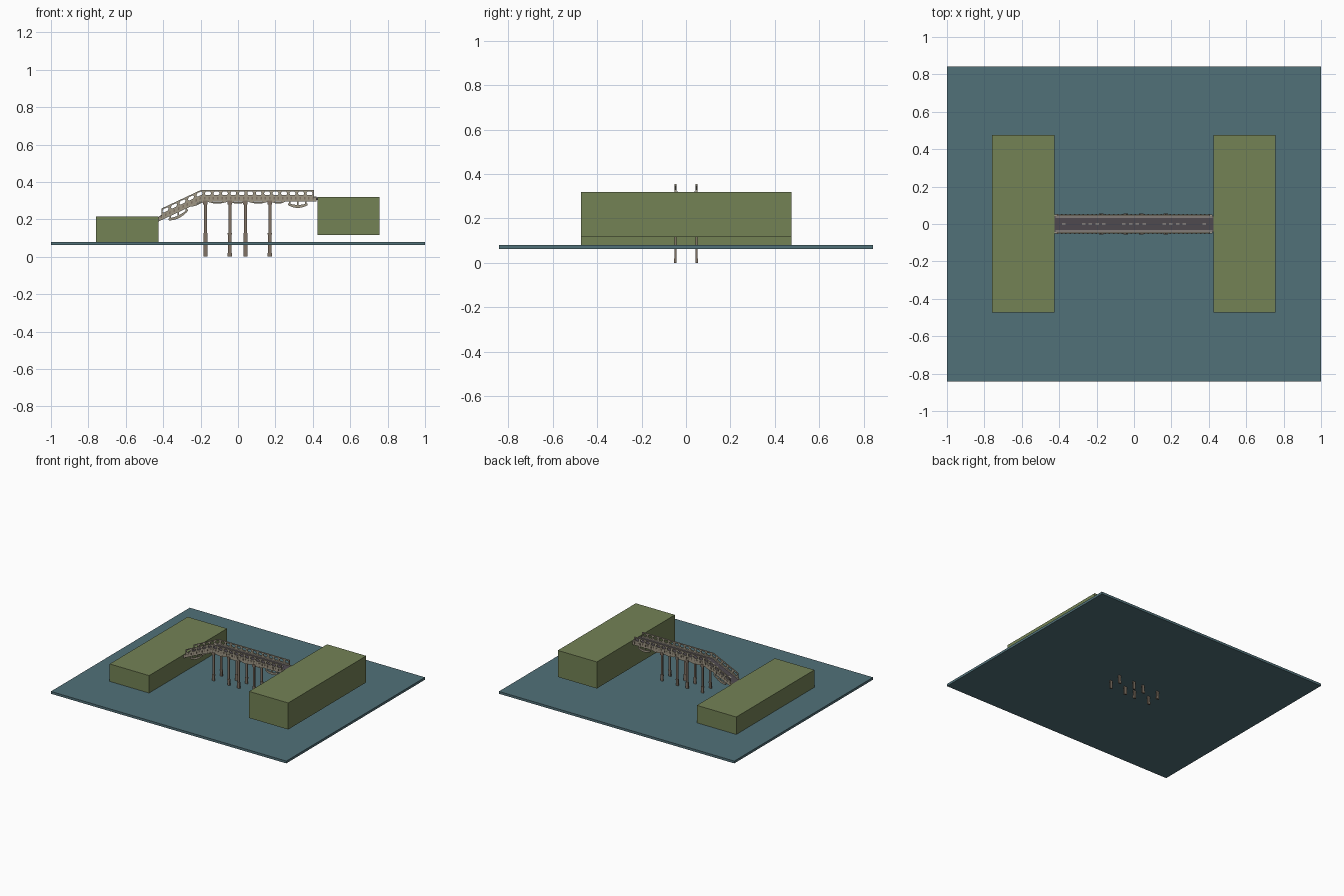
import bpy, bmesh, math
from mathutils import Vector

cube = bpy.data.objects.get("Cube")
if cube:
    bpy.data.objects.remove(cube, do_unlink=True)


def material(name, srgb):
    m = bpy.data.materials.new(name)
    col = tuple((c / 255) ** 2.2 for c in srgb) + (1,)
    m.use_nodes = True
    m.diffuse_color = col
    m.node_tree.nodes["Principled BSDF"].inputs["Base Color"].default_value = col
    return m


WATER = material("water", (82, 112, 120))
GRASS = material("grass", (115, 129, 86))
ROAD = material("asphalt", (80, 75, 80))
STONE = material("pale stone", (158, 150, 132))
BROWN = material("brown stone", (128, 115, 102))
PAINT = material("road paint", (180, 174, 160))

KINK, END, SLOPE = -0.2, 0.425, 0.47


def drop(x):
    # the ramp falls away left of the kink
    return min(0, x - KINK) * SLOPE


class Part:
    """Collects flat outlines in the xz plane, extruded along y."""

    def __init__(self, name, mat):
        self.name, self.mat, self.bm = name, mat, bmesh.new()

    def prism(self, pts, y0, y1, ramp=True):
        bm = self.bm
        pts = [(x, z + (drop(x) if ramp else 0)) for x, z in pts]
        a = [bm.verts.new((x, y0, z)) for x, z in pts]
        b = [bm.verts.new((x, y1, z)) for x, z in pts]
        bm.faces.new(a)
        bm.faces.new(b[::-1])
        for i in range(len(pts)):
            j = (i + 1) % len(pts)
            bm.faces.new((a[i], b[i], b[j], a[j]))

    def band(self, x0, x1, z0, z1, y0, y1, ramp=True):
        xs = [x0] + ([KINK] if x0 < KINK < x1 else []) + [x1]
        self.prism([(x, z0) for x in xs] + [(x, z1) for x in xs[::-1]], y0, y1, ramp)

    def finish(self, mirror=False):
        bmesh.ops.recalc_face_normals(self.bm, faces=self.bm.faces)
        me = bpy.data.meshes.new(self.name)
        self.bm.to_mesh(me)
        self.bm.free()
        me.materials.append(self.mat)
        ob = bpy.data.objects.new(self.name, me)
        bpy.context.collection.objects.link(ob)
        if mirror:
            mod = ob.modifiers.new("other side", "MIRROR")
            mod.use_axis = (False, True, False)
        return ob


def block(name, mat, *size):
    p = Part(name, mat)
    p.band(*size, ramp=False)
    p.finish()


# water and banks
block("water", WATER, -1, 1, 0.062, 0.08, -0.842, 0.842)
block("low_bank", GRASS, -0.76, -END, 0.07, 0.214, -0.472, 0.475)
block("high_bank", GRASS, END, 0.757, 0.116, 0.32, -0.472, 0.475)

# road deck and painted dashes
deck = Part("road_deck", ROAD)
deck.band(-END, END, 0.302, 0.318, -0.043, 0.043)
deck.finish()
dashes = Part("road_dashes", PAINT)
for centre in (-0.43, -0.215, 0, 0.215, 0.43):
    for k in range(4):
        x = centre + (k - 1.5) * 0.036
        if abs(x) < 0.41:
            dashes.band(x - 0.009, x + 0.009, 0.317, 0.319, -0.004, 0.004)
dashes.finish()

# kerbs, outer beams and their dentils
kerb = Part("kerbs", PAINT)
kerb.band(-0.42, 0.42, 0.31, 0.321, 0.036, 0.041)
kerb.finish(True)
beam = Part("outer_beams", STONE)
beam.band(-END, 0.42, 0.294, 0.318, 0.041, 0.052)
beam.finish(True)
dentil = Part("dentils", BROWN)
for i in range(36):
    x = -0.41 + i * 0.0232
    dentil.band(x - 0.004, x + 0.004, 0.306, 0.32, 0.045, 0.054)
dentil.finish(True)

# parapet: rails with a row of rounded openings between them
rail = Part("parapets", STONE)
rail.band(-0.41, 0.405, 0.348, 0.356, 0.043, 0.052)
rail.band(-0.41, 0.405, 0.318, 0.329, 0.043, 0.051)
CELLS = 18
step = 0.815 / CELLS
for i in range(CELLS + 1):
    x = -0.41 + i * step
    lo, hi = max(x - 0.012, -0.41), min(x + 0.012, 0.405)
    m0, m1 = max(x - 0.007, -0.41), min(x + 0.007, 0.405)
    rail.prism([(lo, 0.329), (hi, 0.329), (m1, 0.335), (m1, 0.342), (hi, 0.348),
                (lo, 0.348), (m0, 0.342), (m0, 0.335)], 0.044, 0.050)
rail.finish(True)


# curved brackets hanging under the beams
def crescent(part, centre, half, top, sag, thick):
    ts = [i / 4 - 1 for i in range(9)]
    low = [(centre + half * t, top - thick - sag * (1 - t * t)) for t in ts]
    high = [(centre + half * t, top - sag * 0.6 * (1 - t * t)) for t in ts[::-1]]
    part.prism(low + high, 0.041, 0.051)


arch = Part("hanging_arches", STONE)
for side in (-0.32, 0.32):
    crescent(arch, side, 0.052, 0.286, 0.015, 0.01)
    for end in (-0.042, 0.0, 0.042):
        arch.band(side + end - 0.004, side + end + 0.004, 0.272, 0.297, 0.043, 0.049)
for centre in (-0.11, 0, 0.107):
    crescent(arch, centre, 0.05, 0.298, 0.009, 0.005)
for centre in (-0.215, 0.215):
    crescent(arch, centre, 0.036, 0.298, 0.009, 0.005)
arch.finish(True)

# piers with a capital, collar and wider foot
pier = Part("piers", BROWN)
for x in (-0.174, -0.044, 0.04, 0.17):
    for half, z0, z1, y0, y1 in ((0.012, 0.28, 0.3, 0.042, 0.055),
                                 (0.008, 0.125, 0.28, 0.044, 0.051),
                                 (0.010, 0.02, 0.12, 0.043, 0.052),
                                 (0.011, 0.12, 0.128, 0.042, 0.053),
                                 (0.011, 0.0, 0.02, 0.042, 0.053)):
        pier.band(x - half, x + half, z0, z1, y0, y1, ramp=False)
pier.finish(True)
